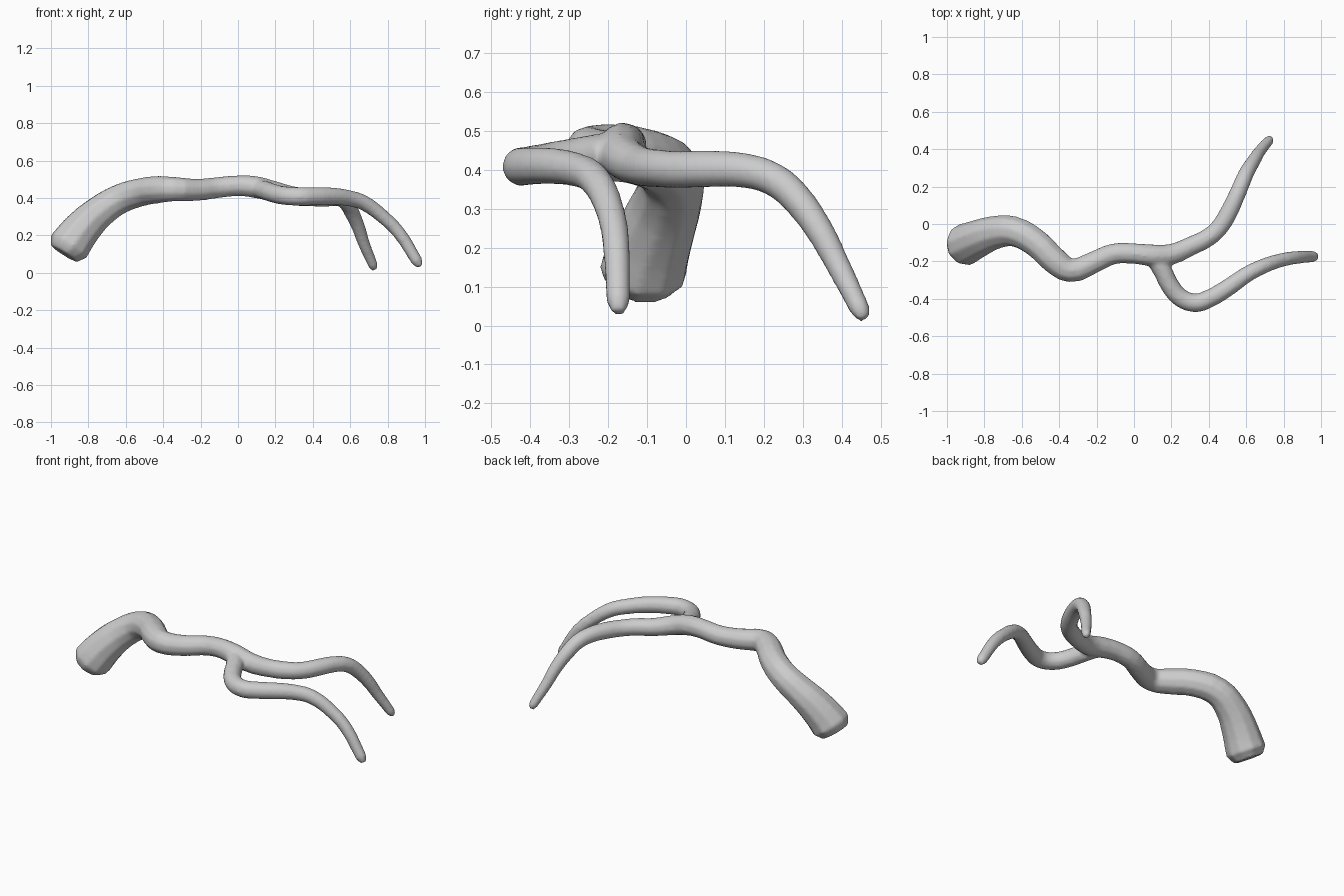
import bpy

cube = bpy.data.objects.get("Cube")
if cube:
    bpy.data.objects.remove(cube, do_unlink=True)

bark = bpy.data.materials.new("pale_grey_bark")
bark.use_nodes = True
GREY = (0.6, 0.6, 0.6, 1)
bark.diffuse_color = GREY
bark.node_tree.nodes["Principled BSDF"].inputs["Base Color"].default_value = GREY

# Each limb is a path of (x, y, z, radius)
trunk = [
    (-.93, -.115, .10, .085), (-.905, -.11, .14, .115), (-.825, -.075, .245, .102),
    (-.74, -.045, .325, .09), (-.64, -.04, .39, .082), (-.52, -.105, .43, .077),
    (-.42, -.2, .445, .074), (-.34, -.248, .447, .066), (-.22, -.207, .443, .06),
    (-.11, -.16, .455, .057), (0, -.158, .465, .056), (.1, -.168, .457, .06),
    (.2, -.162, .432, .057), (.3, -.12, .41, .052), (.4, -.07, .403, .05),
    (.455, -.02, .4, .049), (.5, .05, .402, .049), (.55, .155, .397, .046),
    (.58, .225, .375, .044), (.605, .28, .33, .042), (.645, .345, .24, .037),
    (.67, .385, .165, .033), (.722, .447, .04, .027), (.731, .458, .016, .016),
]
fork = [
    (.09, -.165, .455, .045), (.145, -.235, .44, .052), (.19, -.325, .425, .051),
    (.25, -.395, .412, .051), (.33, -.422, .408, .051), (.4, -.4, .409, .05),
    (.5, -.342, .409, .048), (.6, -.272, .397, .044), (.67, -.235, .375, .042),
    (.78, -.195, .295, .038), (.86, -.18, .215, .036), (.955, -.174, .065, .032),
    (.975, -.173, .034, .019),
]

# Sweep both limbs as round tapered tubes
curve = bpy.data.curves.new("branch", "CURVE")
curve.dimensions = "3D"
curve.bevel_depth = 1
curve.bevel_resolution = 3
curve.resolution_u = 3
curve.use_fill_caps = True
for path in (trunk, fork):
    spline = curve.splines.new("BEZIER")
    spline.bezier_points.add(len(path) - 1)
    for point, (x, y, z, r) in zip(spline.bezier_points, path):
        point.co = (x, y, z)
        point.radius = r
        point.handle_left_type = point.handle_right_type = "AUTO"

branch = bpy.data.objects.new("forked_branch", curve)
bpy.context.collection.objects.link(branch)
bpy.ops.object.select_all(action="DESELECT")
branch.select_set(True)
bpy.context.view_layer.objects.active = branch
bpy.ops.object.convert(target="MESH")
branch = bpy.context.object
branch.name = "forked_branch"
branch.data.materials.clear()
branch.data.materials.append(bark)

# Melt the limbs into one skin with a soft crotch
remesh = branch.modifiers.new("merge", "REMESH")
remesh.mode = "VOXEL"
remesh.voxel_size = .01
remesh.use_smooth_shade = True
smooth = branch.modifiers.new("soften", "SMOOTH")
smooth.factor = .5
smooth.iterations = 6
